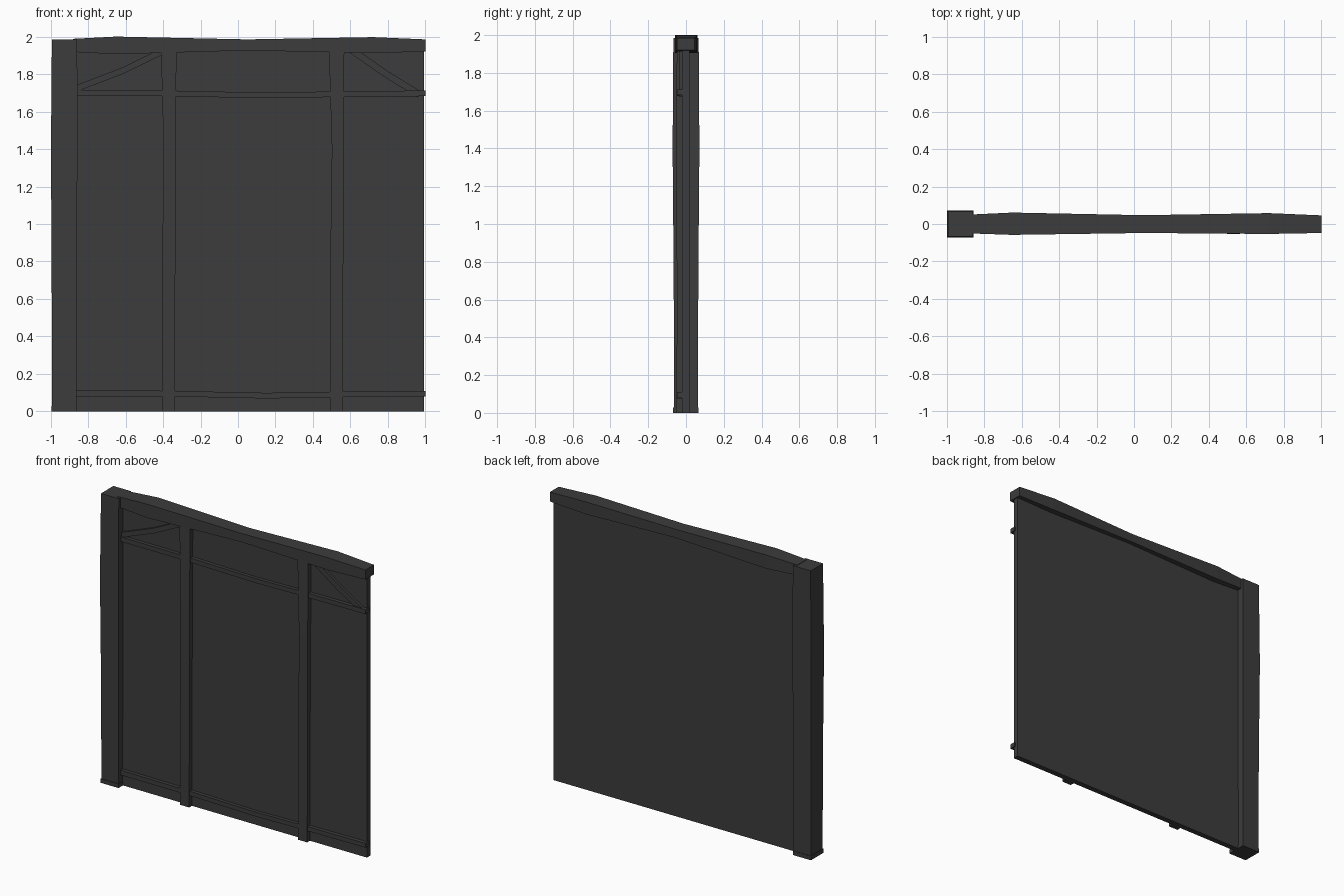
import bpy, bmesh
from mathutils import Vector

if "Cube" in bpy.data.objects:
    bpy.data.objects.remove(bpy.data.objects["Cube"])

mat = bpy.data.materials.new("dark_timber")
mat.diffuse_color = (0.045, 0.045, 0.045, 1)
mat.use_nodes = True
mat.node_tree.nodes["Principled BSDF"].inputs["Base Color"].default_value = mat.diffuse_color


def loft(name, rings):
    """Closed flat-shaded bar through a list of four-cornered rings."""
    bm = bmesh.new()
    rows = [[bm.verts.new(p) for p in ring] for ring in rings]
    for a, b in zip(rows, rows[1:]):
        for i in range(4):
            j = (i + 1) % 4
            bm.faces.new((a[i], a[j], b[j], b[i]))
    bm.faces.new(rows[0][::-1])
    bm.faces.new(rows[-1])
    bmesh.ops.recalc_face_normals(bm, faces=bm.faces)
    me = bpy.data.meshes.new(name)
    bm.to_mesh(me)
    bm.free()
    me.materials.append(mat)
    ob = bpy.data.objects.new(name, me)
    bpy.context.collection.objects.link(ob)
    return ob


def upright(name, sections):
    """Vertical bar: sections are (z, x0, x1, y0, y1)."""
    return loft(name, [[(x0, y0, z), (x1, y0, z), (x1, y1, z), (x0, y1, z)]
                       for z, x0, x1, y0, y1 in sections])


def level(name, sections):
    """Horizontal bar along x: sections are (x, y0, y1, z0, z1)."""
    return loft(name, [[(x, y0, z0), (x, y1, z0), (x, y1, z1), (x, y0, z1)]
                       for x, y0, y1, z0, z1 in sections])


def brace(name, path, width, y0, y1):
    """Bent strip lying in the wall plane: path is (x, z) points."""
    pts = [Vector((x, 0, z)) for x, z in path]
    rings = []
    for i, p in enumerate(pts):
        d = (pts[min(i + 1, len(pts) - 1)] - pts[max(i - 1, 0)]).normalized()
        n = Vector((-d.z, 0, d.x)) * width / 2
        rings.append([(q.x, y, q.z) for q, y in
                      ((p - n, y0), (p + n, y0), (p + n, y1), (p - n, y1))])
    return loft(name, rings)


# infill panel
upright("wall_panel", [(0.0, -0.9, 0.993, -0.02, 0.018),
                       (1.95, -0.9, 0.993, -0.02, 0.018)])

# hand-hewn corner post and its foot
upright("corner_post", [(0.02, -0.992, -0.862, -0.064, 0.064),
                        (0.70, -0.994, -0.86, -0.065, 0.065),
                        (1.40, -0.998, -0.857, -0.071, 0.071),
                        (1.985, -0.993, -0.858, -0.067, 0.067)])
upright("post_foot", [(0.0, -0.995, -0.859, -0.068, 0.067),
                      (0.028, -0.995, -0.859, -0.068, 0.067)])

# wavy top beam
level("top_beam", [(-0.88, -0.05, 0.05, 1.918, 1.988),
                   (-0.65, -0.058, 0.061, 1.906, 2.0),
                   (0.05, -0.048, 0.047, 1.926, 1.985),
                   (0.72, -0.053, 0.058, 1.912, 1.997),
                   (1.0, -0.048, 0.046, 1.92, 1.985)])

# front studs
for name, cx, bend in (("stud_left", -0.371, 0.008), ("stud_right", 0.525, 0.01)):
    upright(name, [(0.0, cx - 0.035, cx + 0.035, -0.05, 0.0),
                   (0.70, cx - 0.034, cx + 0.036, -0.048, 0.0),
                   (1.40, cx - 0.034 + bend, cx + 0.036 + bend / 2, -0.054, 0.0),
                   (1.94, cx - 0.04, cx + 0.042, -0.048, 0.0)])

# sagging horizontal rails
for name, z in (("rail_lower", 0.08), ("rail_upper", 1.682)):
    level(name, [(-0.88, -0.044, -0.004, z, z + 0.033),
                 (-0.37, -0.045, -0.004, z, z + 0.03),
                 (0.15, -0.043, -0.004, z - 0.011, z + 0.019),
                 (0.55, -0.045, -0.004, z - 0.004, z + 0.026),
                 (1.0, -0.047, -0.004, z, z + 0.03)])

# curved corner braces
brace("brace_left", [(-0.88, 1.717), (-0.615, 1.818), (-0.39, 1.928)],
      0.033, -0.037, -0.005)
brace("brace_right", [(0.58, 1.947), (0.79, 1.80), (0.97, 1.69)],
      0.036, -0.037, -0.005)
